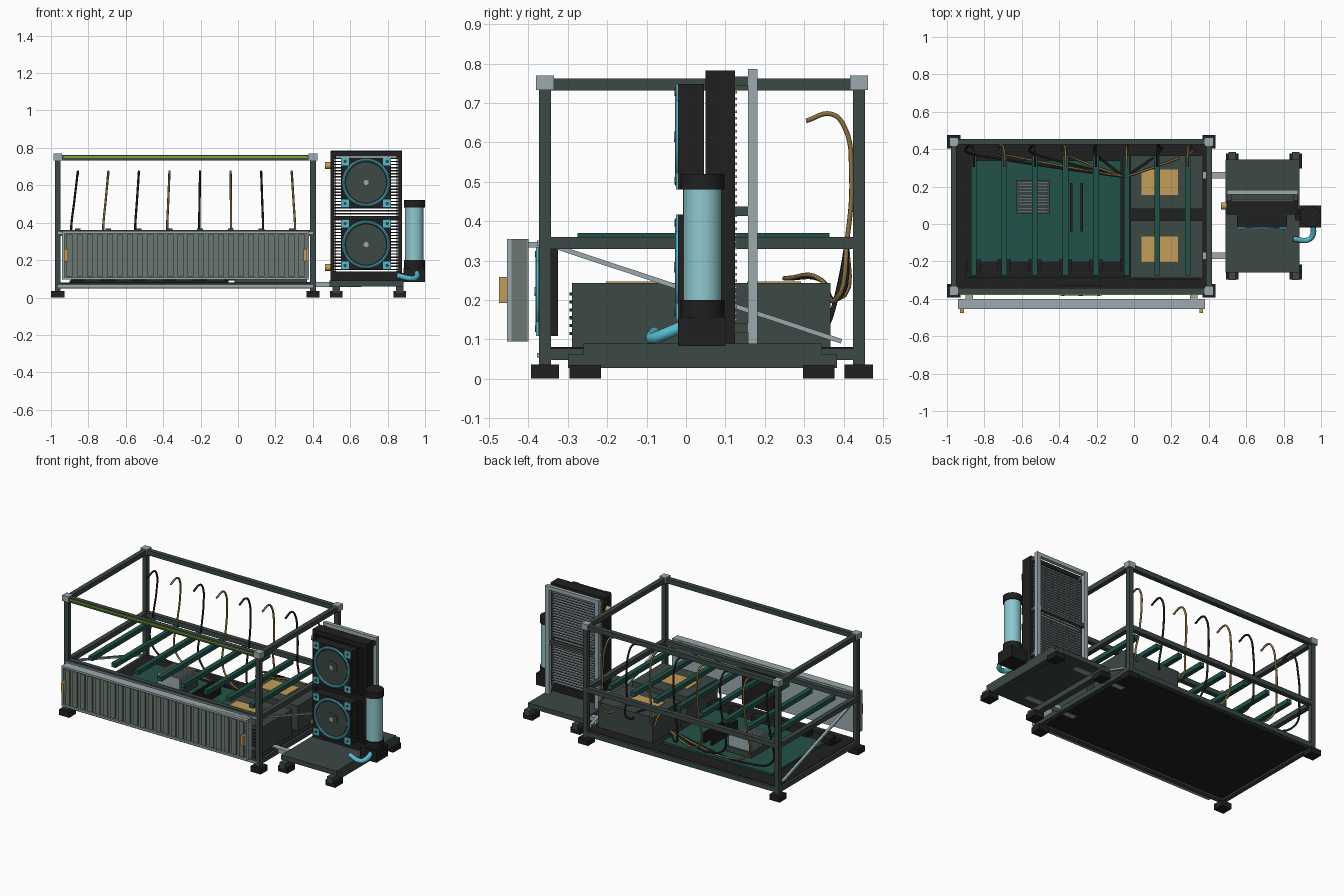
import bpy
import math
from mathutils import Vector, Matrix

if "Cube" in bpy.data.objects:
    bpy.data.objects.remove(bpy.data.objects["Cube"], do_unlink=True)


def material(name, *rgb):
    mat = bpy.data.materials.new(name)
    mat.use_nodes = True
    color = (*rgb, 1.0)
    mat.diffuse_color = color
    shader = next(n for n in mat.node_tree.nodes if n.type == "BSDF_PRINCIPLED")
    shader.inputs["Base Color"].default_value = color
    return mat


slate = material("slate steel", 0.045, 0.065, 0.06)
black = material("matte black", 0.014, 0.014, 0.014)
silver = material("pale aluminium", 0.33, 0.4, 0.42)
green = material("board green", 0.015, 0.085, 0.065)
cyan = material("bright cyan", 0.09, 0.5, 0.6)
glass = material("pale cyan coolant", 0.27, 0.58, 0.62)
brass = material("brass", 0.55, 0.34, 0.1)
tan = material("tan cable", 0.25, 0.16, 0.05)
sage = material("sage panel", 0.15, 0.19, 0.17)
lime = material("lime strip", 0.2, 0.4, 0.03)


def finish(name, mat):
    obj = bpy.context.object
    obj.name = name
    obj.data.materials.clear()
    obj.data.materials.append(mat)
    return obj


def box(name, mat, x, y, z):
    """Box from three (low, high) ranges."""
    spans = (x, y, z)
    center = [sum(s) / 2 for s in spans]
    bpy.ops.mesh.primitive_cube_add(size=1, location=center)
    obj = finish(name, mat)
    obj.data.transform(Matrix.Diagonal([s[1] - s[0] for s in spans] + [1]))
    return obj


def around(center, half):
    return (center - half, center + half)


def cylinder(name, mat, center, radius, depth, axis="Z", sides=32):
    turn = {"Z": (0, 0, 0), "Y": (math.pi / 2, 0, 0), "X": (0, math.pi / 2, 0)}[axis]
    bpy.ops.mesh.primitive_cylinder_add(vertices=sides, radius=radius, depth=depth,
                                        location=center, rotation=turn)
    obj = finish(name, mat)
    bpy.ops.object.shade_smooth_by_angle()
    return obj


def tube(name, mat, points, radius):
    curve = bpy.data.curves.new(name, "CURVE")
    curve.dimensions = "3D"
    curve.bevel_depth = radius
    curve.bevel_resolution = 2
    curve.resolution_u = 6
    curve.use_fill_caps = True
    spline = curve.splines.new("BEZIER")
    spline.bezier_points.add(len(points) - 1)
    for knot, point in zip(spline.bezier_points, points):
        knot.co = point
        knot.handle_left_type = knot.handle_right_type = "AUTO"
    curve.materials.append(mat)
    obj = bpy.data.objects.new(name, curve)
    bpy.context.collection.objects.link(obj)
    return obj


# Open frame: posts, feet, corner caps and rails
left, right, front, back = -0.963, 0.401, -0.358, 0.439
half = 0.015
levels = {"bottom": 0.062, "middle": 0.345, "top": 0.747}
for x in (left, right):
    for y in (front, back):
        box("frame_post", slate, around(x, half), around(y, half), (0.03, 0.76))
        box("frame_foot", black, around(x, 0.036), around(y, 0.036), (0, 0.036))
        box("corner_cap", silver, around(x, 0.023), around(y, 0.023), (0.733, 0.77))
for level, z in levels.items():
    for y in (front, back):
        box(level + "_long_rail", slate, (left, right), around(y, half), around(z, half))
    for x in (left, right):
        box(level + "_end_rail", slate, around(x, half), (front, back), around(z, half))
box("lime_strip", lime, (left + 0.03, right - 0.03), (front - 0.022, front - half), (0.746, 0.757))
for z in (0.06, 0.345):
    box("front_trim", silver, (left, right), (front - 0.02, front - half), around(z, 0.006))
box("floor_panel", black, (left, right), (front, back), (0.058, 0.08))

# Diagonal end braces
for x in (left, right):
    low, high = Vector((x, 0.395, 0.095)), Vector((x, -0.33, 0.335))
    brace = box("end_brace", silver, around(0, 0.006), around(0, 0.008),
                around(0, (high - low).length / 2))
    brace.location = (low + high) / 2
    brace.rotation_euler = (high - low).to_track_quat("Z", "X").to_euler()

# Ribbed front door with border, handles and hinges
door_x, door_z = (-0.94, 0.38), (0.095, 0.355)
box("door_panel", sage, door_x, (-0.443, -0.402), door_z)
for z in door_z:
    edge = 0.012 if z < 0.2 else -0.012
    box("door_border_rail", silver, door_x, (-0.455, -0.4), sorted((z, z + edge)))
for x in door_x:
    edge = 0.012 if x < 0 else -0.012
    box("door_border_stile", silver, sorted((x, x + edge)), (-0.455, -0.4), door_z)
    handle = x + edge * 1.7
    box("door_handle", brass, around(handle, 0.01), (-0.475, -0.44), (0.193, 0.258))
    box("door_hinge", silver, around(x + edge * 5, 0.02), (-0.41, front), around(0.34, 0.007))
box("door_back", silver, (-0.93, 0.37), (-0.404, -0.4), (0.1, 0.35))
ribs = 24
for i in range(ribs):
    x = door_x[0] + 0.04 + i * (door_x[1] - door_x[0] - 0.08) / (ribs - 1)
    box("door_rib", sage, around(x, 0.016), (-0.452, -0.44), (0.112, 0.338))

# Circuit board with cooler, memory and connector blocks
box("circuit_board", green, (-0.85, -0.07), (-0.2, 0.34), (0.083, 0.095))
box("cooler_base", slate, (-0.63, -0.45), (0.055, 0.235), (0.09, 0.13))
for i in range(10):
    box("cooler_fin", silver, (-0.62, -0.46), around(0.068 + i * 0.0172, 0.004), (0.12, 0.2))
for x in (-0.335, -0.28):
    box("memory_stick", black, around(x, 0.006), (-0.04, 0.22), (0.09, 0.16))
box("connector_strip", black, (-0.9, -0.05), (-0.29, -0.2), (0.08, 0.09))

# Power supplies with brass lids
for y in ((-0.29, 0.02), (0.08, 0.367)):
    box("power_supply", slate, (-0.02, 0.37), y, (0.08, 0.243))
    middle = sum(y) / 2
    box("supply_lid", brass, (0.04, 0.235), around(middle, 0.068), (0.24, 0.247))
for i in range(6):
    box("supply_vent", black, (0, 0.35), (-0.296, -0.288), around(0.115 + i * 0.02, 0.004))


def fan(center_x, face_y, center_z, size, depth):
    """Square fan facing forward with a cyan ring and corner tabs."""
    place = Vector((center_x, face_y, center_z))
    box("fan_housing", black, around(center_x, size), (face_y, face_y + depth), around(center_z, size))
    cylinder("fan_disc", slate, place, size * 0.8, 0.006, "Y", 40)
    for k in range(9):
        blade = box("fan_blade", black, around(0, size * 0.025), around(0, 0.005),
                    (size * 0.3, size * 0.78))
        blade.location = place
        blade.rotation_euler = (0, k * math.tau / 9, 0)
    cylinder("fan_hub", slate, place, size * 0.3, 0.014, "Y")
    cylinder("hub_pin", silver, place, size * 0.1, 0.02, "Y", 16)
    bpy.ops.mesh.primitive_torus_add(location=place, rotation=(math.pi / 2, 0, 0),
                                     major_radius=size * 0.9, minor_radius=size * 0.06,
                                     major_segments=48, minor_segments=8)
    finish("fan_ring", cyan)
    bpy.ops.object.shade_smooth_by_angle()
    for dx in (-1, 1):
        for dz in (-1, 1):
            x, z = center_x + dx * size * 0.84, center_z + dz * size * 0.84
            box("fan_tab", cyan, around(x, size * 0.16), (face_y - 0.006, face_y),
                around(z, size * 0.16))
            cylinder("fan_screw", slate, (x, face_y - 0.007, z), size * 0.07, 0.004, "Y", 12)


# Small front fan behind the door
fan(-0.285, -0.375, 0.222, 0.113, 0.05)

# Cross bars, clamps and hooked cables
hook = [(0, 0.305, 0.655), (0, 0.37, 0.672), (0.1, 0.402, 0.64), (0.5, 0.42, 0.52),
        (1, 0.41, 0.36), (0.8, 0.38, 0.2)]
for i in range(8):
    x = -0.857 + i * 0.1635
    box("cross_bar", green, around(x, 0.015), (-0.275, 0.365), (0.342, 0.37))
    if i < 6:
        box("bar_clamp", black, around(x, 0.035), (-0.25, -0.19), (0.09, 0.125))
    bulge = 0.035 * (x + 0.1) / 0.75
    path = [(x + bulge * s, y, z) for s, y, z in hook]
    path += [(x * 0.8 - 0.01, 0.345, 0.12 if x < -0.05 else 0.25),
             (-0.05, 0.25, 0.13 if x < -0.05 else 0.255)]
    tube("hooked_cable", tan if i % 2 else black, path, 0.006)

# Cooling stand: plate, runners, feet and link arms
box("stand_plate", slate, (0.49, 0.885), (-0.26, 0.345), (0.06, 0.09))
for x in (0.525, 0.865):
    box("stand_runner", slate, around(x, 0.02), (-0.3, 0.384), (0.027, 0.062))
    for y in (-0.256, 0.337):
        box("stand_foot", black, around(x, 0.034), around(y, 0.04), (0, 0.035))
for y in (-0.17, 0.26):
    box("link_arm", silver, (0.3, 0.66), around(y, 0.017), (0.056, 0.083))

# Radiator: open frame, fins, ports and fans
rad_x, rad_y = (0.495, 0.877), (0.05, 0.125)
for x in rad_x:
    inward = 0.018 if x < 0.6 else -0.018
    box("radiator_side", black, sorted((x, x + inward)), rad_y, (0.09, 0.783))
for z in ((0.09, 0.14), (0.415, 0.435), (0.755, 0.783)):
    box("radiator_bar", black, rad_x, rad_y, z)
for i in range(37):
    z = 0.15 + i * 0.0165
    box("radiator_fin", black, rad_x, (0.055, 0.12), around(z, 0.0035))
    box("fin_edge", silver, (0.51, 0.86), (0.12, 0.13), around(z, 0.0035))
for z in (0.16, 0.705):
    cylinder("radiator_port", brass, (0.482, 0.097, z), 0.019, 0.036, "X", 20)
for z in (0.283, 0.615):
    fan(0.685, -0.02, z, 0.134, 0.066)

# Rear support frame
for x in (0.51, 0.862):
    box("rear_post", silver, around(x, 0.014), (0.157, 0.182), (0.09, 0.787))
    for z in (0.13, 0.425, 0.755):
        box("rear_bracket", slate, around(x, 0.012), (0.12, 0.16), around(z, 0.012))
for z, mat in ((0.425, slate), (0.775, silver)):
    box("rear_crossbar", mat, (0.51, 0.862), (0.158, 0.181), around(z, 0.012))

# Reservoir, pump and coolant hose
for name, mat, radius, low, high in (("reservoir_tank", glass, 0.049, 0.19, 0.49),
                                     ("reservoir_cap", black, 0.056, 0.48, 0.52),
                                     ("reservoir_base", black, 0.056, 0.157, 0.2)):
    cylinder(name, mat, (0.943, 0.042, (low + high) / 2), radius, high - low)
box("pump", black, (0.884, 1.0), (-0.02, 0.1), (0.083, 0.157))
box("pump_bracket", black, (0.86, 0.9), (0.02, 0.08), (0.09, 0.13))
tube("coolant_hose", cyan, [(0.957, -0.01, 0.132), (0.957, -0.055, 0.113),
                            (0.935, -0.083, 0.102), (0.85, -0.08, 0.118)], 0.015)
